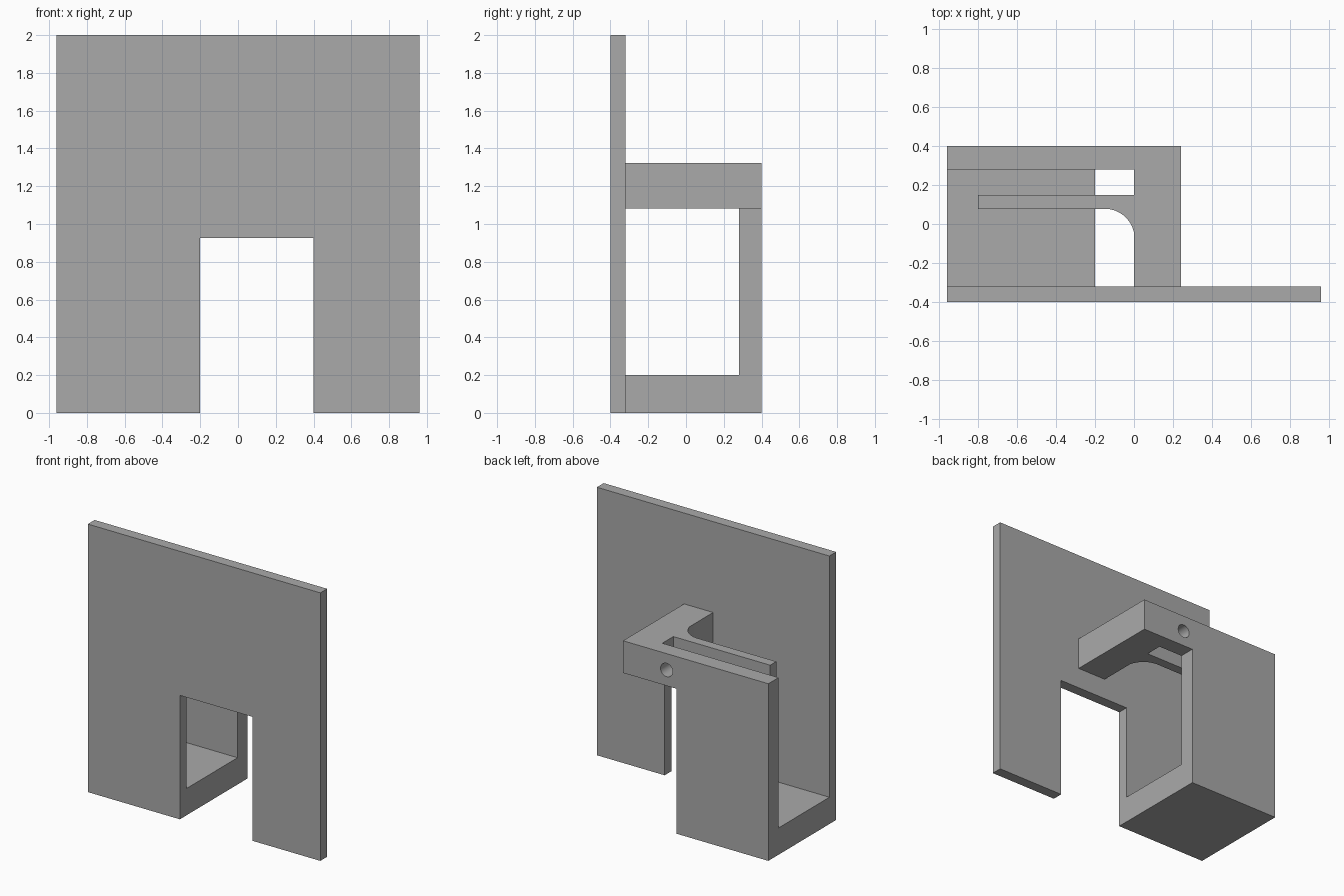
import bpy, bmesh, math
from mathutils import Vector

default = bpy.data.objects.get("Cube")
if default:
    bpy.data.objects.remove(default, do_unlink=True)

grey = bpy.data.materials.new("plain_grey")
grey.use_nodes = True
colour = (0.4, 0.4, 0.4, 1.0)
grey.diffuse_color = colour
grey.node_tree.nodes["Principled BSDF"].inputs["Base Color"].default_value = colour


def prism(name, outline, axis, start, end):
    """Extrude a flat outline from start to end along the given axis."""
    def place(a, b):
        co = [a, b]
        co.insert("xyz".index(axis), start)
        return co
    travel = Vector([end - start if axis == k else 0 for k in "xyz"])
    bm = bmesh.new()
    face = bm.faces.new([bm.verts.new(place(*p)) for p in outline])
    new = bmesh.ops.extrude_face_region(bm, geom=[face])["geom"]
    bmesh.ops.translate(bm, vec=travel,
                        verts=[g for g in new if isinstance(g, bmesh.types.BMVert)])
    bmesh.ops.recalc_face_normals(bm, faces=bm.faces)
    mesh = bpy.data.meshes.new(name)
    bm.to_mesh(mesh)
    bm.free()
    mesh.materials.append(grey)
    obj = bpy.data.objects.new(name, mesh)
    bpy.context.collection.objects.link(obj)
    return obj


def arc(cx, cy, radius, start, end, steps):
    angles = [math.radians(start + (end - start) * i / steps) for i in range(steps + 1)]
    return [(cx + radius * math.cos(a), cy + radius * math.sin(a)) for a in angles]


# Front plate with the doorway-shaped notch (x, z outline)
prism("front_plate",
      [(-0.96, 0), (-0.2, 0), (-0.2, 0.925), (0.4, 0.925), (0.4, 0),
       (0.96, 0), (0.96, 2), (-0.96, 2)], "y", -0.4, -0.32)

# Floor and back wall in one L-shaped section (y, z outline)
prism("floor_and_back_wall",
      [(-0.32, 0), (0.4, 0), (0.4, 1.082), (0.28, 1.082), (0.28, 0.2), (-0.32, 0.2)],
      "x", -0.96, -0.2)

# Top bracket: rear bar, side arm, and thin tongue with a rounded inner corner
fillet = arc(-0.15, -0.075, 0.153, 90, 11.4, 16)
bracket = prism("top_bracket",
                [(-0.96, 0.28), (0, 0.28), (0, 0.15), (-0.8, 0.15), (-0.8, 0.078)]
                + fillet
                + [(0, -0.32), (0.24, -0.32), (0.24, 0.4), (-0.96, 0.4)],
                "z", 1.082, 1.322)

# Screw hole through the rear bar
cutter = prism("screw_hole_cutter", arc(-0.12, 1.2, 0.05, 0, 348.75, 31), "y", 0.22, 0.5)
cutter.hide_render = True
cut = bracket.modifiers.new("screw_hole", "BOOLEAN")
cut.operation = "DIFFERENCE"
cut.solver = "EXACT"
cut.object = cutter
bpy.ops.object.select_all(action="DESELECT")
bracket.select_set(True)
bpy.context.view_layer.objects.active = bracket
bpy.ops.object.modifier_apply(modifier=cut.name)
bpy.data.objects.remove(cutter, do_unlink=True)
bpy.ops.object.shade_smooth_by_angle(angle=math.radians(20))
